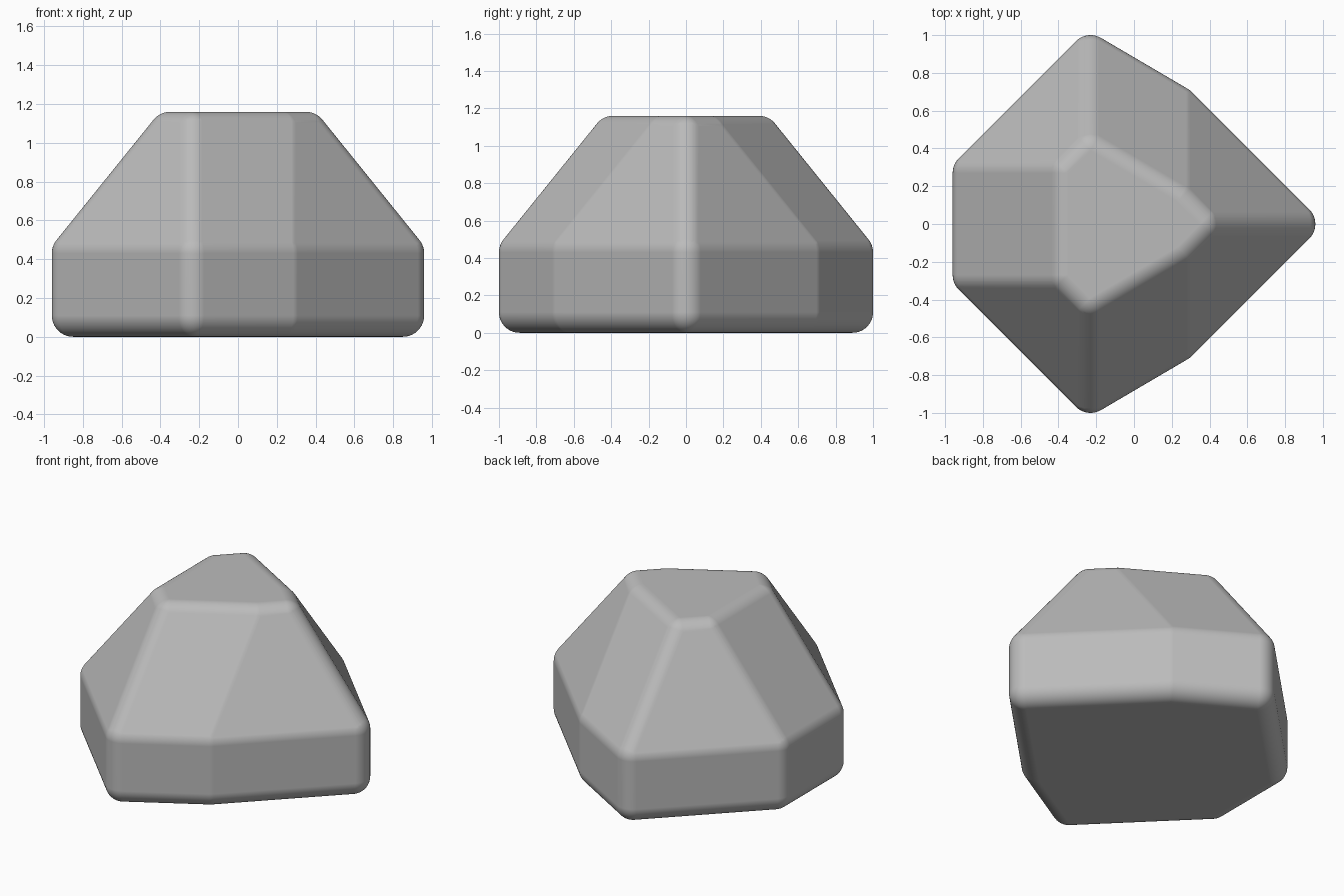
import bpy, bmesh, math
from mathutils import Vector

cube = bpy.data.objects.get("Cube")
if cube:
    bpy.data.objects.remove(cube, do_unlink=True)

RADIUS = 0.11                      # rounding of every edge and corner
FOOT, SHOULDER, CROWN = 0.11, 0.43, 1.05
INSET = 0.50                       # how far each corner moves in at the crown

# Half outline: corner, and the direction it leans in
half = [((-0.85, 0.27), (1, 0)), ((-0.23, 0.89), (0, -1)),
        ((0.23, 0.62), (0, -1)), ((0.85, 0.0), (-1, 0))]

centres = []
for (x, y), (dx, dy) in half:
    for side in ((1, -1) if y else (1,)):
        centres += [Vector((x, y * side, FOOT)), Vector((x, y * side, SHOULDER)),
                    Vector((x + dx * INSET, (y + dy * INSET) * side, CROWN))]

# Rounded stone: hull wrapped around a small ball at each corner
bm = bmesh.new()
for c in centres:
    ball = bmesh.ops.create_uvsphere(bm, u_segments=48, v_segments=32, radius=RADIUS)
    bmesh.ops.translate(bm, verts=ball["verts"], vec=c)
hull = bmesh.ops.convex_hull(bm, input=bm.verts[:], use_existing_faces=False)
spare = {g for g in hull["geom_interior"] + hull["geom_unused"]
         if isinstance(g, bmesh.types.BMVert)}
bmesh.ops.delete(bm, geom=list(spare), context="VERTS")

# Drop ball faces left inside, then merge the flat sides
kept = {g for g in hull["geom"] if g.is_valid and isinstance(g, bmesh.types.BMFace)}
bmesh.ops.delete(bm, geom=[f for f in bm.faces if f not in kept], context="FACES")
bmesh.ops.dissolve_limit(bm, angle_limit=math.radians(0.5), verts=bm.verts[:], edges=bm.edges[:])
bmesh.ops.recalc_face_normals(bm, faces=bm.faces[:])

mesh = bpy.data.meshes.new("rounded_stone")
bm.to_mesh(mesh)
bm.free()
stone = bpy.data.objects.new("rounded_stone", mesh)
bpy.context.collection.objects.link(stone)

# Plain grey
grey = bpy.data.materials.new("stone_grey")
grey.use_nodes = True
colour = (0.5, 0.5, 0.5, 1)
grey.diffuse_color = colour
grey.node_tree.nodes["Principled BSDF"].inputs["Base Color"].default_value = colour
mesh.materials.append(grey)

# Smooth edges, flat sides
bpy.context.view_layer.objects.active = stone
stone.select_set(True)
bpy.ops.object.shade_smooth_by_angle(angle=math.radians(40))
weighted = stone.modifiers.new("flat_sides", "WEIGHTED_NORMAL")
weighted.weight = 100
weighted.keep_sharp = True
